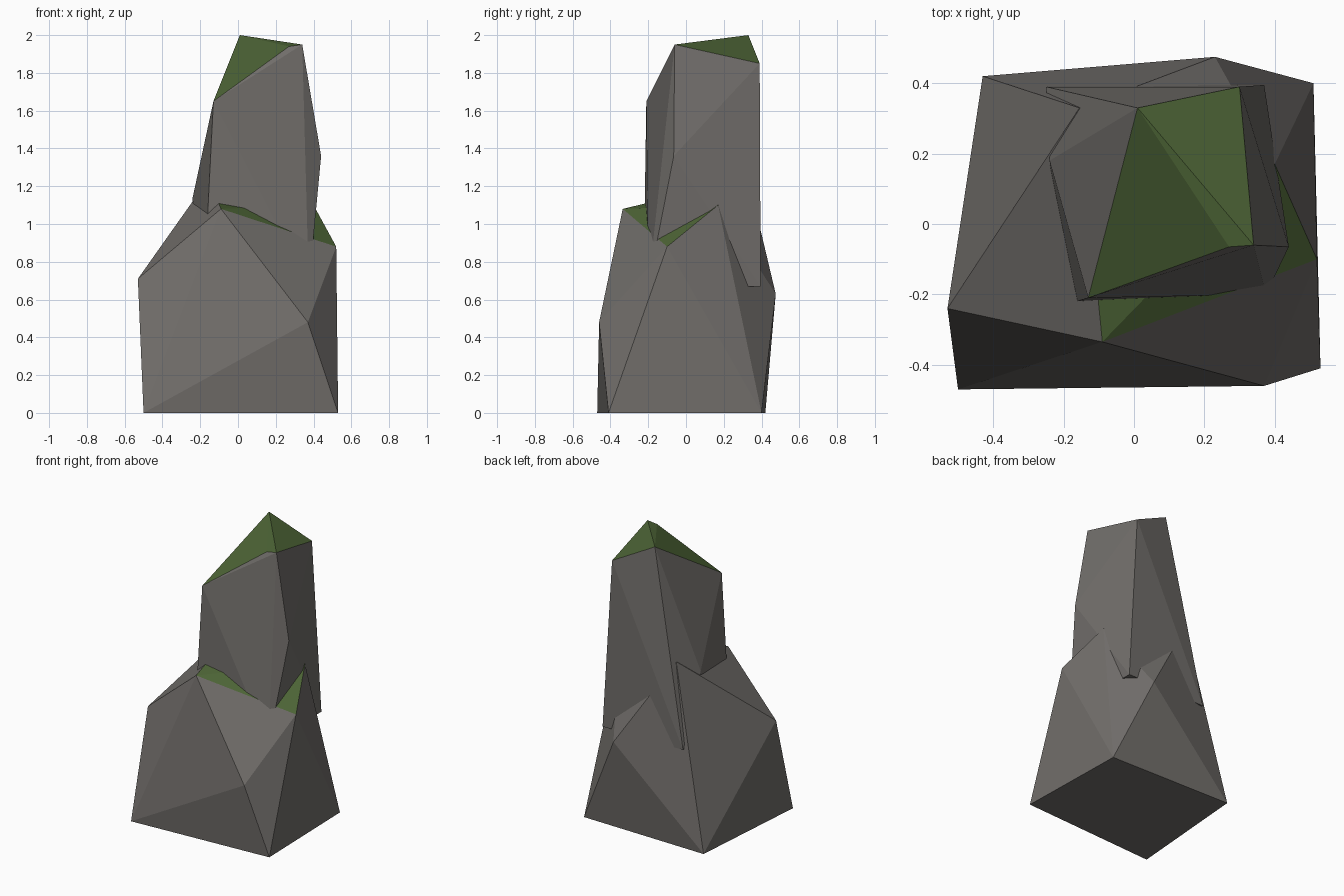
import bpy, bmesh
from mathutils import Vector

if "Cube" in bpy.data.objects:
    bpy.data.objects.remove(bpy.data.objects["Cube"])


def material(name, rgb):
    m = bpy.data.materials.new(name)
    m.diffuse_color = (*rgb, 1)
    m.use_nodes = True
    m.node_tree.nodes["Principled BSDF"].inputs["Base Color"].default_value = m.diffuse_color
    return m


STONE = material("grey stone", (0.165, 0.155, 0.145))
MOSS = material("green moss", (0.075, 0.13, 0.037))


def boulder(name, corners):
    """Faceted convex rock; faces pointing clearly upward are mossy."""
    bm = bmesh.new()
    for c in corners:
        bm.verts.new(Vector(c))
    hull = bmesh.ops.convex_hull(bm, input=bm.verts[:])
    loose = {g for g in hull["geom_interior"] + hull["geom_unused"]
             if isinstance(g, bmesh.types.BMVert)}
    bmesh.ops.delete(bm, geom=list(loose), context="VERTS")
    bmesh.ops.recalc_face_normals(bm, faces=bm.faces[:])
    bm.normal_update()
    for f in bm.faces:
        f.smooth = False
        f.material_index = 1 if f.normal.z > 0.75 else 0
    me = bpy.data.meshes.new(name)
    bm.to_mesh(me)
    bm.free()
    me.materials.append(STONE)
    me.materials.append(MOSS)
    ob = bpy.data.objects.new(name, me)
    bpy.context.collection.objects.link(ob)
    return ob


# wide lower rock: foot, shoulder and crown corners
boulder("base_rock", [
    (-0.50, -0.47, 0), (0.53, -0.41, 0), (0.51, 0.40, 0), (-0.43, 0.42, 0),
    (-0.53, -0.24, 0.71), (0.37, -0.46, 0.48), (0.23, 0.475, 0.63),
    (-0.09, -0.335, 1.08), (0.52, -0.10, 0.88),
    (0.40, 0.17, 1.10), (-0.155, 0.33, 1.24),
])

# tall upper rock sunk into the base
boulder("upper_rock", [
    (-0.18, -0.225, 0.67), (0.375, -0.20, 0.67),
    (0.37, 0.395, 0.67), (-0.25, 0.39, 0.67),
    (-0.24, 0.18, 1.14), (0.44, -0.065, 1.36),
    (-0.13, -0.21, 1.65), (0.27, -0.065, 1.94),
    (0.34, -0.06, 1.95), (0.30, 0.39, 1.85), (0.01, 0.33, 2.0),
])
